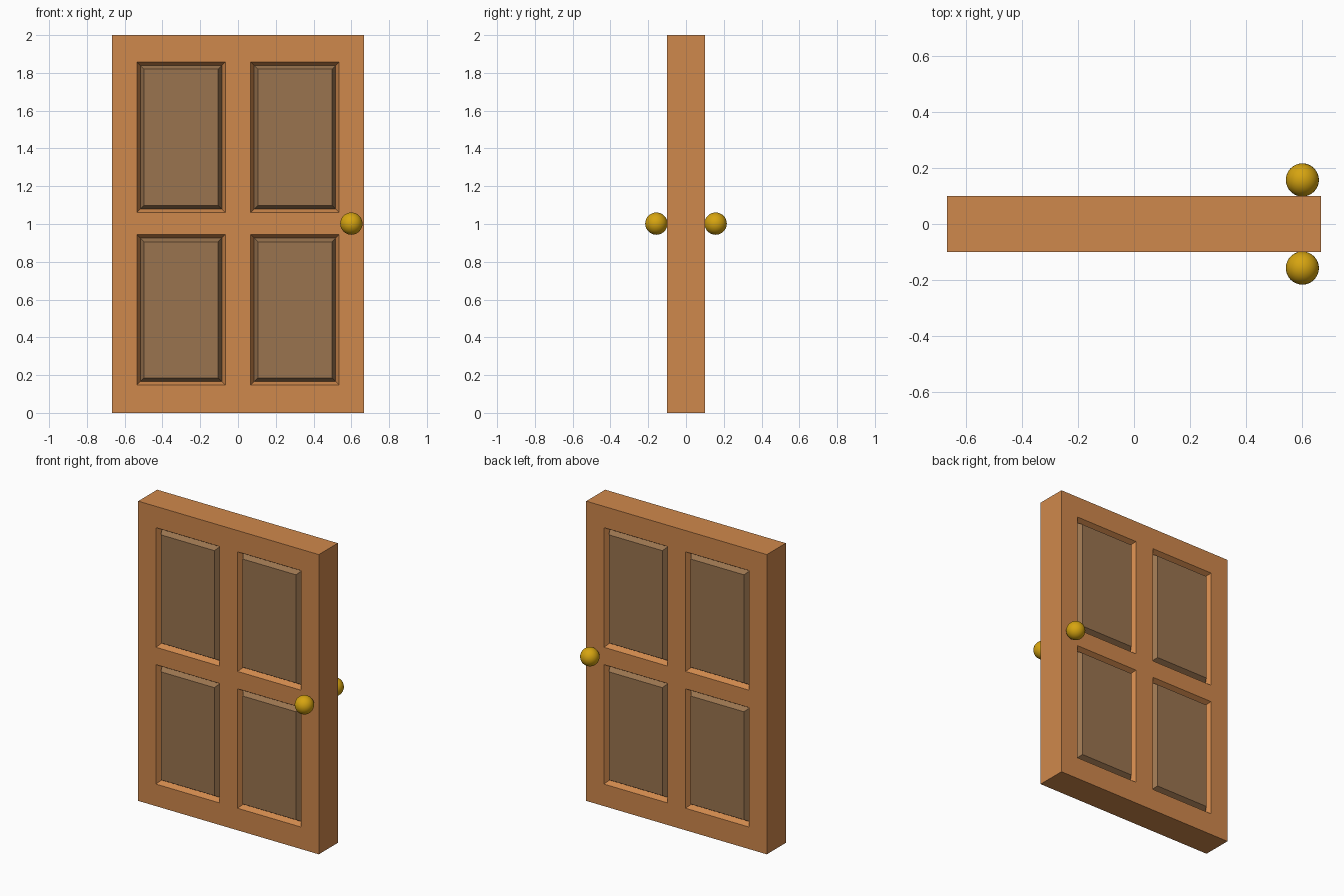
import bpy, bmesh
from mathutils import Matrix, Vector

if "Cube" in bpy.data.objects:
    bpy.data.objects.remove(bpy.data.objects["Cube"])


def material(name, rgb):
    lin = [(c / 255 / 12.92) if c < 11 else ((c / 255 + 0.055) / 1.055) ** 2.4 for c in rgb]
    m = bpy.data.materials.new(name)
    m.diffuse_color = (*lin, 1)
    m.use_nodes = True
    m.node_tree.nodes["Principled BSDF"].inputs["Base Color"].default_value = m.diffuse_color
    return m


wood = material("orange_wood", (207, 136, 76))
panel_wood = material("dull_brown_panel", (154, 116, 79))
gold = material("gold", (214, 164, 16))

W, D, H = 0.6667, 0.1, 2.0
X_IN, X_OUT = 0.067, 0.536             # panel openings, mirrored in x
ROWS = ((0.147, 0.944), (1.06, 1.858))  # lower and upper openings
STEP, DEPTH = 0.019, 0.032             # half width and depth of the groove

# Door slab, cut along the panel outlines
bm = bmesh.new()
bmesh.ops.create_cube(bm, size=1, matrix=Matrix.Translation((0, 0, H / 2)) @ Matrix.Diagonal((2 * W, 2 * D, H, 1)))


def cut(co, no):
    bmesh.ops.bisect_plane(bm, geom=bm.verts[:] + bm.edges[:] + bm.faces[:],
                           plane_co=Vector(co), plane_no=Vector(no))


for x in (-X_OUT, -X_IN, X_IN, X_OUT):
    cut((x, 0, 0), (1, 0, 0))
for row in ROWS:
    for z in row:
        cut((0, 0, z), (0, 0, 1))
bm.normal_update()


def is_panel(f):
    c = f.calc_center_median()
    return (abs(f.normal.y) > 0.9 and X_IN < abs(c.x) < X_OUT
            and any(a < c.z < b for a, b in ROWS))


# V groove round each raised panel, on both faces of the door
panels = [f for f in bm.faces if is_panel(f)]
bmesh.ops.inset_individual(bm, faces=panels, thickness=STEP, depth=-DEPTH, use_even_offset=True)
bm.normal_update()
ring = bmesh.ops.inset_individual(bm, faces=panels, thickness=STEP, depth=DEPTH, use_even_offset=True)["faces"]
for f in panels + list(ring):
    f.material_index = 1

mesh = bpy.data.meshes.new("door")
bm.to_mesh(mesh)
bm.free()
mesh.materials.append(wood)
mesh.materials.append(panel_wood)
bpy.context.collection.objects.link(bpy.data.objects.new("door", mesh))

# Round knobs, front and back
for side, y in (("front", -0.157), ("back", 0.157)):
    bpy.ops.mesh.primitive_uv_sphere_add(segments=32, ring_count=16, radius=0.059, location=(0.6, y, 1.002))
    knob = bpy.context.object
    knob.name = side + "_knob"
    knob.data.materials.append(gold)
    bpy.ops.object.shade_smooth()
